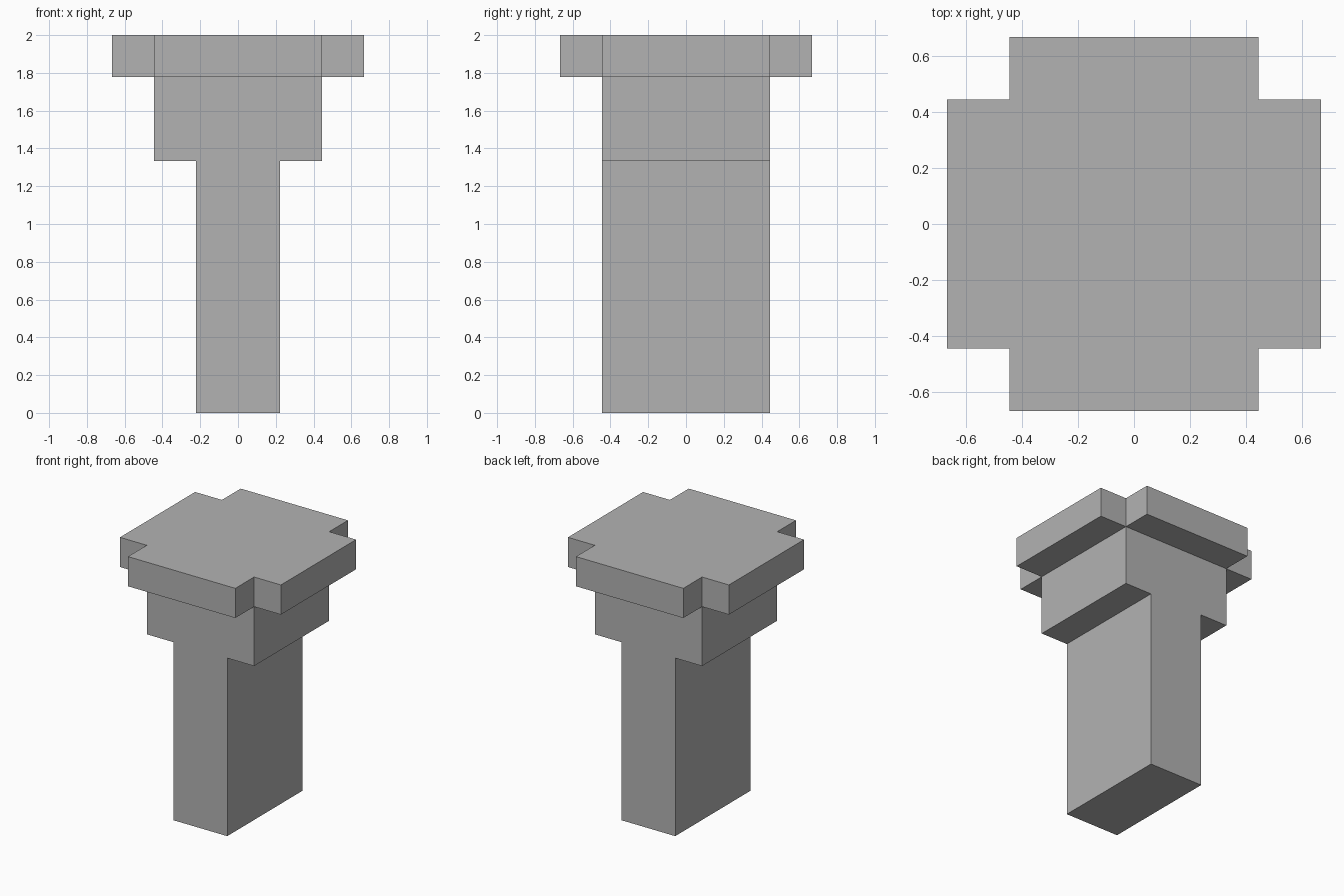
import bpy
import bmesh
from mathutils import Vector

U = 2 / 9  # module size: every dimension is a whole number of these

cube = bpy.data.objects.get("Cube")
if cube:
    bpy.data.objects.remove(cube, do_unlink=True)

grey = bpy.data.materials.new("mid_grey")
grey.use_nodes = True
colour = (0.45, 0.45, 0.45, 1)
grey.diffuse_color = colour
grey.node_tree.nodes["Principled BSDF"].inputs["Base Color"].default_value = colour


def extrude_profile(name, points, direction):
    """Flat-sided solid from a closed outline swept along a direction."""
    bm = bmesh.new()
    face = bm.faces.new([bm.verts.new(Vector(p) * U) for p in points])
    swept = bmesh.ops.extrude_face_region(bm, geom=[face], use_keep_orig=True)
    verts = [g for g in swept["geom"] if isinstance(g, bmesh.types.BMVert)]
    bmesh.ops.translate(bm, verts=verts, vec=Vector(direction) * U)
    bmesh.ops.recalc_face_normals(bm, faces=bm.faces)
    mesh = bpy.data.meshes.new(name)
    bm.to_mesh(mesh)
    bm.free()
    mesh.materials.append(grey)
    obj = bpy.data.objects.new(name, mesh)
    bpy.context.collection.objects.link(obj)
    return obj


# Narrow post widening into a square block: a T outline swept front to back
half = [(1, 0), (1, 6), (2, 6), (2, 8)]
outline = half + [(-x, z) for x, z in reversed(half)]
extrude_profile("post_and_block", [(x, -2, z) for x, z in outline], (0, 4, 0))

# Cap slab with notched corners: one corner turned around four times
corner = [(3, 2), (2, 2), (2, 3)]
cross = []
for turn in range(4):
    cross += corner
    corner = [(-y, x) for x, y in corner]
extrude_profile("notched_cap", [(x, y, 8) for x, y in cross], (0, 0, 1))
